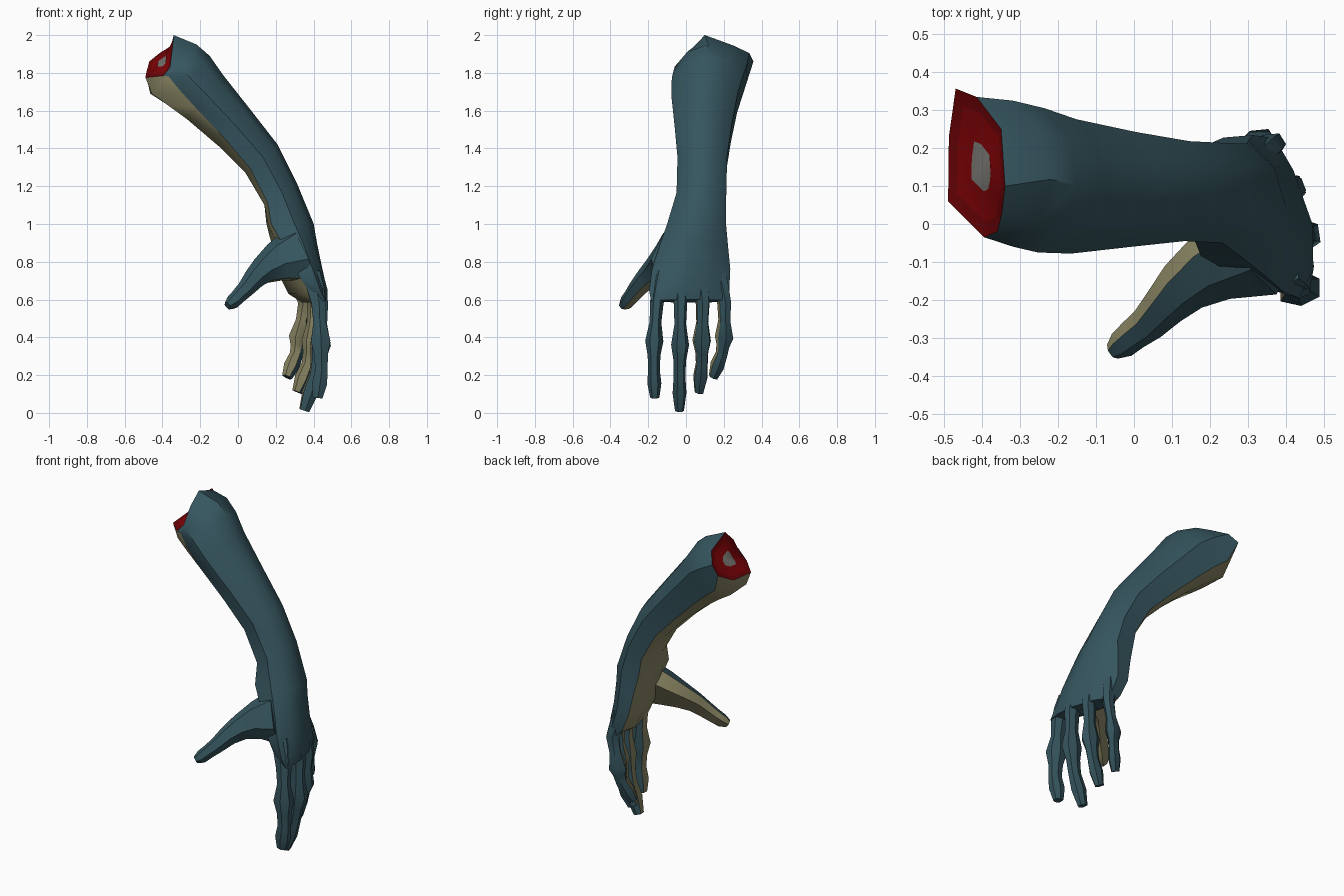
import bpy, bmesh, math
from mathutils import Vector

if "Cube" in bpy.data.objects:
    bpy.data.objects.remove(bpy.data.objects["Cube"])


def material(name, color):
    m = bpy.data.materials.new(name)
    m.diffuse_color = (*color, 1)
    m.use_nodes = True
    m.node_tree.nodes["Principled BSDF"].inputs["Base Color"].default_value = m.diffuse_color
    return m


MATS = [material("teal_skin", (0.036, 0.09, 0.112)),
        material("khaki_skin", (0.26, 0.245, 0.13)),
        material("dark_flesh", (0.16, 0.001, 0.002)),
        material("raw_flesh", (0.23, 0.001, 0.002)),
        material("grey_bone", (0.22, 0.21, 0.19))]


def loft(name, rings, palm_sides, caps):
    """Skin a list of rings; palm_sides are the strips that get the palm colour."""
    bm = bmesh.new()
    loops = [[bm.verts.new(p) for p in r] for r in rings]
    n = len(rings[0])
    for a, b in zip(loops, loops[1:]):
        for i in range(n):
            j = (i + 1) % n
            f = bm.faces.new((a[i], a[j], b[j], b[i]))
            f.material_index = 1 if i in palm_sides else 0
    for loop, mat in zip((loops[0], loops[-1]), caps):
        f = bm.faces.new(loop)
        f.material_index = mat
    bmesh.ops.recalc_face_normals(bm, faces=bm.faces)
    if name == "forearm_and_palm":
        # cut end: dark rim, brighter flesh, bone in the middle
        cap = next(f for f in bm.faces if f.material_index == 2)
        for scale, depth, mat in ((0.78, 0.008, 2), (0.43, 0.0, 3)):
            c, nrm = cap.calc_center_median(), cap.normal.copy()
            old = list(cap.verts)
            new = [bm.verts.new(c + (v.co - c) * scale - nrm * depth) for v in old]
            bm.faces.remove(cap)
            for i in range(n):
                j = (i + 1) % n
                bm.faces.new((old[i], old[j], new[j], new[i])).material_index = mat
            cap = bm.faces.new(new)
            cap.normal_update()
        cap.material_index = 4
        bmesh.ops.recalc_face_normals(bm, faces=bm.faces)
    me = bpy.data.meshes.new(name)
    bm.to_mesh(me)
    bm.free()
    for m in MATS:
        me.materials.append(m)
    ob = bpy.data.objects.new(name, me)
    bpy.context.collection.objects.link(ob)
    bpy.ops.object.select_all(action='DESELECT')
    ob.select_set(True)
    bpy.context.view_layer.objects.active = ob
    bpy.ops.object.shade_smooth_by_angle(angle=math.radians(38))
    return ob


# Rim of the cut end
RIM = [(-.34, .10, 2.0), (-.35, .25, 1.945), (-.415, .335, 1.905),
       (-.47, .357, 1.86), (-.488, .23, 1.79), (-.49, .06, 1.775),
       (-.395, -.035, 1.785), (-.36, -.02, 1.83), (-.348, .03, 1.93)]

# Forearm and palm: back-of-arm x,z / palm-side x,z / y range / sideways slant /
# height of the colour border on the thumb side and on the little-finger side
ARM = [(-0.22, 1.95, -0.46, 1.69, -0.06, 0.335, 0.01, -.3, -.6),
       (-0.15, 1.89, -0.38, 1.635, -0.075, 0.315, 0, -.4, -.65),
       (-0.08, 1.79, -0.27, 1.555, -0.078, 0.285, 0, -.5, -.7),
       (0.07, 1.60, -0.10, 1.41, -0.06, 0.25, 0, -.6, -.75),
       (0.21, 1.42, 0.04, 1.27, -0.045, 0.225, 0, -.7, -.75),
       (0.31, 1.22, 0.14, 1.10, -0.05, 0.22, 0, -.8, -.75),
       (0.40, 1.00, 0.155, 1.00, -0.10, 0.22, 0.01, -.9, -.7),
       (0.415, 0.90, 0.19, 0.90, -0.135, 0.23, 0.03, -.85, -.6),
       (0.44, 0.77, 0.23, 0.75, -0.18, 0.245, 0.05, -.7, -.5),
       (0.465, 0.66, 0.29, 0.63, -0.195, 0.24, 0.05, -.5, -.5),
       (0.455, 0.60, 0.36, 0.585, -0.185, 0.235, 0.05, -.5, -.5)]
rings = [RIM]
for dx, dz, px, pz, y0, y1, slant, split_a, split_b in ARM:
    cx, cz, cy = (dx + px) / 2, (dz + pz) / 2, (y0 + y1) / 2
    profile = [(-.1, 1), (.55, .8), (.95, .25), (.92, split_b), (.45, -1),
               (-.4, -1), (-.9, split_a), (-1, .1), (-.65, .72)]
    rings.append([(cx + u * (dx - px) / 2 - slant * v, cy + v * (y1 - y0) / 2,
                   cz + u * (dz - pz) / 2) for v, u in profile])
loft("forearm_and_palm", rings, {3, 4, 5}, (2, 0))

DIGIT = [(.5, 1), (1, .1), (.75, -.9), (-.75, -.9), (-1, .1), (-.5, 1)]


def digit(name, points, widths, depths, palm_dir, palm_sides):
    """Tapered six-sided tube with its flat side towards palm_dir."""
    pts = [Vector(p) for p in points]
    out = []
    for i, p in enumerate(pts):
        t = (pts[min(i + 1, len(pts) - 1)] - pts[max(i - 1, 0)]).normalized()
        d = Vector(palm_dir)
        d = (d - t * d.dot(t)).normalized()
        s = t.cross(d)
        out.append([p + s * (v * widths[i]) - d * (u * depths[i]) for v, u in DIGIT])
    loft(name, out, palm_sides, (0, 0))


# Fingers: root in palm, knuckle, middle joint, end joint, tip / palm direction / palm strips
FINGERS = {
    "index_finger": ([(.39, -.125, .74), (.425, -.155, .58), (.435, -.168, .38),
                      (.44, -.17, .23), (.42, -.165, .08)], (-1, 0, 0), {2}),
    "middle_finger": ([(.39, -.03, .74), (.435, -.03, .58), (.435, -.032, .36),
                       (.41, -.035, .2), (.35, -.035, .012)], (-1, -.15, 0), {2}),
    "ring_finger": ([(.37, .07, .74), (.41, .09, .58), (.395, .085, .38),
                     (.375, .085, .26), (.315, .07, .11)], (-.9, -.35, 0), {2, 3}),
    "little_finger": ([(.32, .17, .74), (.36, .205, .58), (.325, .205, .40),
                       (.31, .19, .31), (.26, .145, .19)], (-.8, -.5, 0), {2, 3}),
}
WIDTHS = [.04, .042, .036, .031, .048, .034, .031, .037, .024]
for name, (joints, palm_dir, strips) in FINGERS.items():
    path = [Vector(joints[0])]
    for a, b in zip(joints, joints[1:]):
        path += [(Vector(a) + Vector(b)) / 2, Vector(b)]
    k = 0.93 if name == "little_finger" else 1
    widths = [w * k for w in WIDTHS]
    digit(name, path, widths, [w * 1.12 for w in widths], palm_dir, strips)

# Thumb with a broad, flattened base that flows into the palm
THUMB = [(.33, -.075, .84), (.21, -.115, .80), (.135, -.165, .755), (.085, -.215, .71),
         (.04, -.262, .655), (0, -.292, .615), (-.03, -.318, .585), (-.055, -.336, .567)]
digit("thumb", THUMB, [.165, .11, .075, .058, .046, .04, .038, .022],
      [.09, .075, .06, .048, .041, .036, .032, .02], (-.42, .68, -.53), {1, 2, 3})
